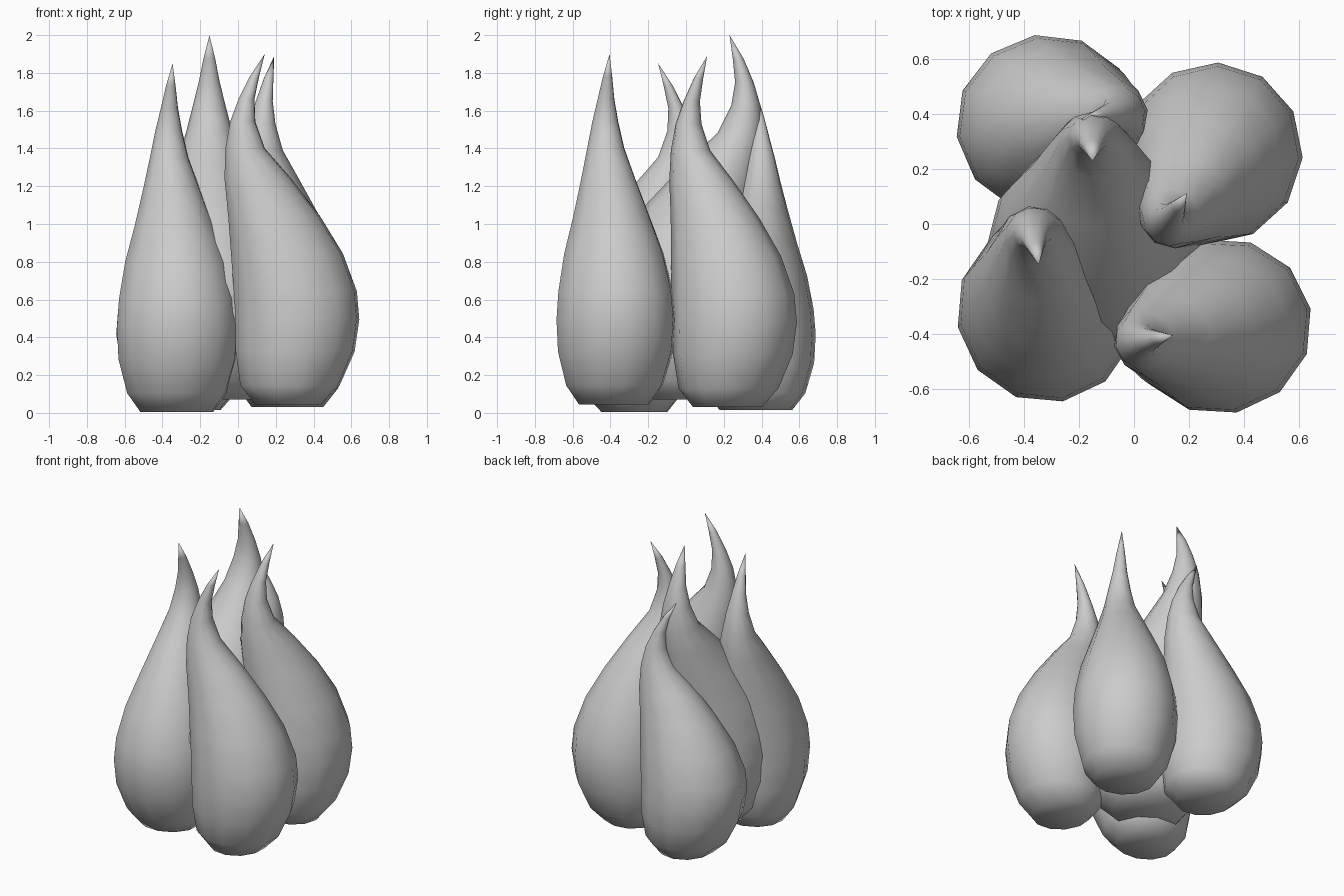
import bpy, bmesh
from math import cos, sin, pi, radians
from mathutils import Vector

cube = bpy.data.objects.get("Cube")
if cube:
    bpy.data.objects.remove(cube, do_unlink=True)

SIDES = 12

# Bulb profile: height, inner edge, outer edge, half width across
PROFILE = [
    (0.0, -0.23, 0.125, 0.19), (0.10, -0.31, 0.22, 0.26),
    (0.28, -0.335, 0.30, 0.31), (0.45, -0.34, 0.325, 0.32),
    (0.60, -0.345, 0.312, 0.308), (0.80, -0.36, 0.238, 0.268),
    (1.00, -0.375, 0.115, 0.205), (1.20, -0.395, -0.04, 0.145),
    (1.36, -0.39, -0.18, 0.10), (1.50, -0.365, -0.23, 0.07),
    (1.62, -0.32, -0.235, 0.045), (1.74, -0.26, -0.21, 0.025),
]
TIP_HEIGHT, TIP_OFFSET = 1.86, -0.18

grey = bpy.data.materials.new("grey")
grey.use_nodes = True
grey.diffuse_color = (0.6, 0.6, 0.6, 1)
grey.node_tree.nodes["Principled BSDF"].inputs["Base Color"].default_value = (0.6, 0.6, 0.6, 1)


def clove(name, x, y, base, top, angle, depth=1.0, breadth=1.0, lean=0.0):
    """Teardrop whose neck bends towards the angle and whose tip curls back."""
    toward = Vector((cos(radians(angle)), sin(radians(angle)), 0))
    across = Vector((-toward.y, toward.x, 0))
    stretch = (top - base) / TIP_HEIGHT

    def place(along, side, h):
        p = Vector((x, y, base + h * stretch))
        return p + toward * (lean * h * h - along * depth) + across * side * breadth

    bm = bmesh.new()
    rings = []
    for h, inner, outer, half in PROFILE:
        mid, radius = (inner + outer) / 2, (outer - inner) / 2
        rings.append([bm.verts.new(place(mid + radius * cos(a), half * sin(a), h))
                      for a in (2 * pi * i / SIDES for i in range(SIDES))])
    tip = bm.verts.new(place(TIP_OFFSET, 0, TIP_HEIGHT))
    bm.faces.new(rings[0])
    for i in range(SIDES):
        j = (i + 1) % SIDES
        for low, high in zip(rings, rings[1:]):
            bm.faces.new((low[i], low[j], high[j], high[i]))
        bm.faces.new((rings[-1][i], rings[-1][j], tip))
    bmesh.ops.recalc_face_normals(bm, faces=bm.faces)
    for face in bm.faces:
        face.smooth = True
    mesh = bpy.data.meshes.new(name)
    bm.to_mesh(mesh)
    bm.free()
    mesh.materials.append(grey)
    obj = bpy.data.objects.new(name, mesh)
    bpy.context.collection.objects.link(obj)


# Four outer cloves around a broader central one
clove("front_right_clove", -0.315, -0.325, 0.005, 1.85, 100, breadth=1.03)
clove("front_left_clove", 0.32, -0.37, 0.045, 1.9, 191, depth=1.01)
clove("back_left_clove", 0.29, 0.263, 0.03, 1.89, 237, breadth=1.02)
clove("back_right_clove", -0.32, 0.363, 0.015, 1.67, 8, breadth=1.02, lean=-0.015)
clove("central_clove", -0.145, -0.115, 0.07, 2.0, 91, depth=1.15, breadth=1.24, lean=0.04)
